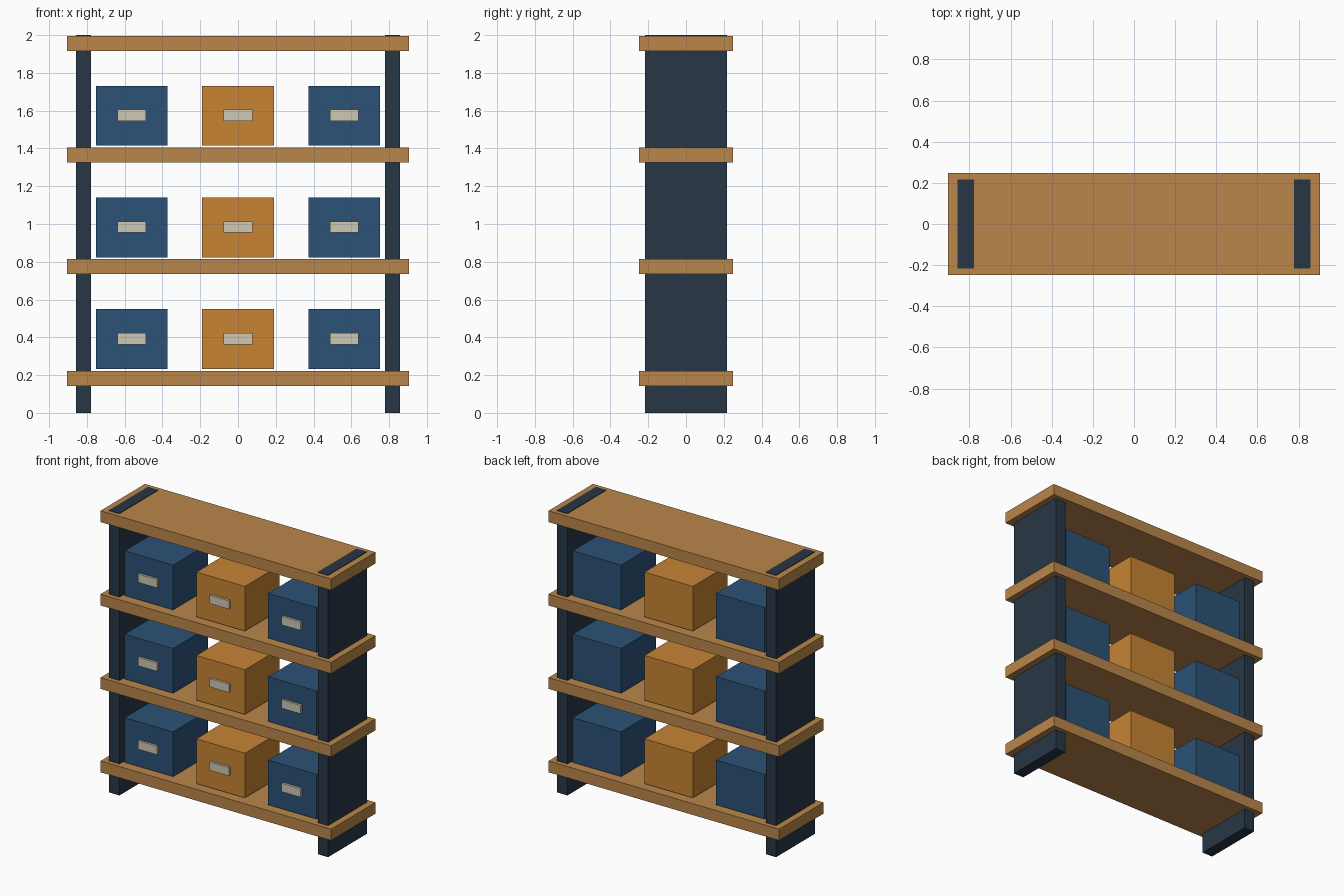
import bpy

if "Cube" in bpy.data.objects:
    bpy.data.objects.remove(bpy.data.objects["Cube"])


def material(name, rgb):
    m = bpy.data.materials.new(name)
    m.diffuse_color = (*rgb, 1.0)
    m.use_nodes = True
    m.node_tree.nodes["Principled BSDF"].inputs["Base Color"].default_value = m.diffuse_color
    return m


STEEL = material("dark_steel", (0.021, 0.037, 0.061))
WOOD = material("wood", (0.49, 0.24, 0.069))
BLUE = material("blue_bin", (0.025, 0.084, 0.181))
ORANGE = material("orange_bin", (0.57, 0.23, 0.034))
CREAM = material("cream_label", (0.63, 0.58, 0.46))


def box(name, center, size, mat):
    bpy.ops.mesh.primitive_cube_add(size=1, location=center)
    ob = bpy.context.object
    ob.name = name
    ob.scale = size
    bpy.ops.object.transform_apply(location=False, rotation=False, scale=True)
    ob.data.materials.append(mat)
    return ob


SHELF_Z, PITCH = 0.183, 0.591
BIN_DEPTH = 0.388

# Upright side panels, running just through the top shelf
for side, x in (("left", -0.818), ("right", 0.818)):
    box(f"{side}_upright", (x, 0, 1.0), (0.081, 0.434, 2.0), STEEL)

# Four shelf boards
for i in range(4):
    box(f"shelf_{i + 1}", (0, 0, SHELF_Z + i * PITCH), (1.808, 0.498, 0.08), WOOD)

# Three bins with front labels on each of the lower shelves
for row in range(3):
    z = SHELF_Z + row * PITCH + 0.208
    for col in range(3):
        x = (col - 1) * 0.563
        tag = f"{row + 1}_{col + 1}"
        box(f"bin_{tag}", (x, 0, z), (0.38, BIN_DEPTH, 0.317),
            ORANGE if col == 1 else BLUE)
        box(f"bin_label_{tag}", (x, -BIN_DEPTH / 2 - 0.006, z + 0.002),
            (0.151, 0.02, 0.06), CREAM)
